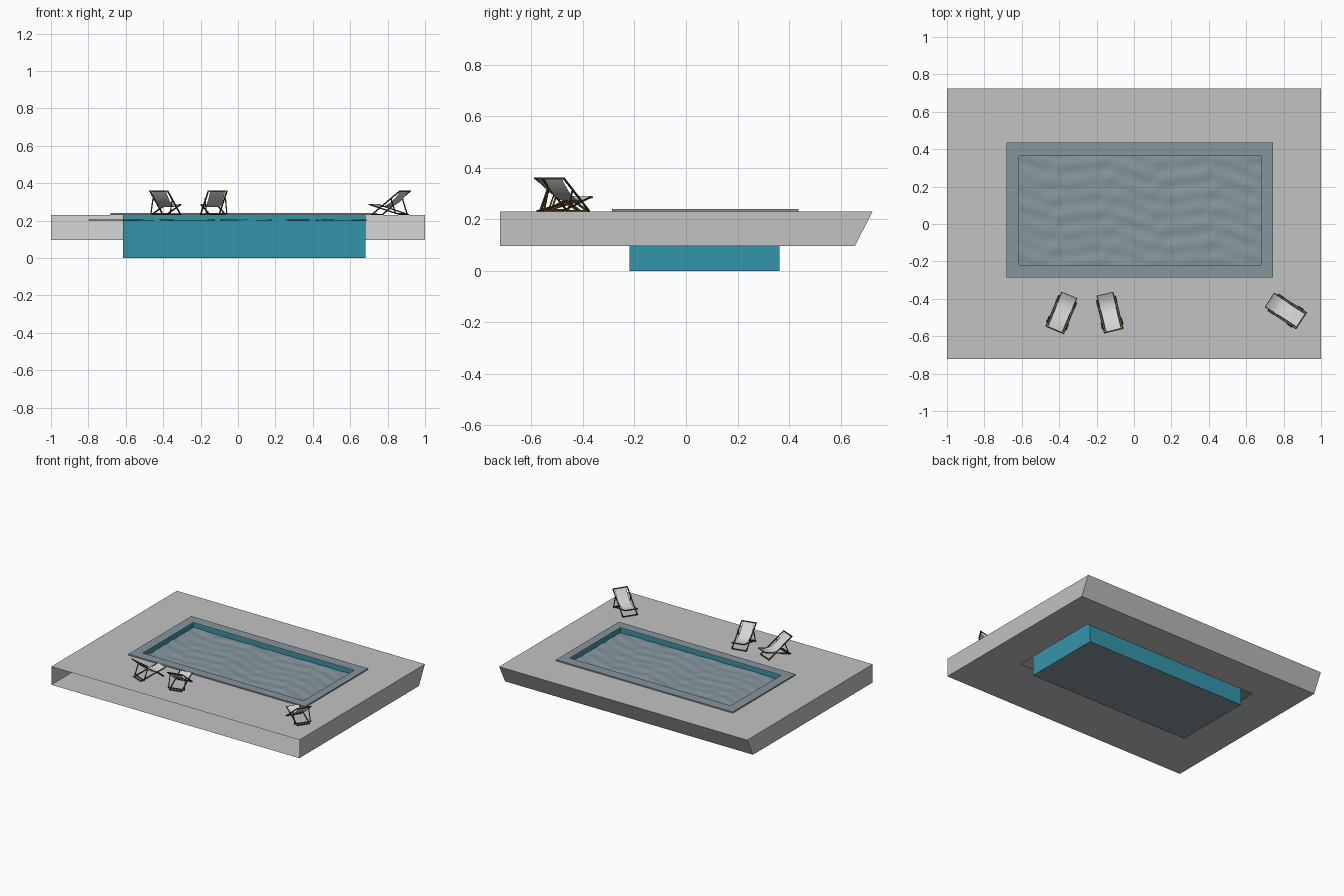
import bpy, bmesh, math
from mathutils import Vector

cube = bpy.data.objects.get("Cube")
if cube:
    bpy.data.objects.remove(cube)


def material(name, rgb):
    m = bpy.data.materials.new(name)
    m.use_nodes = True
    m.diffuse_color = (*rgb, 1)
    m.node_tree.nodes["Principled BSDF"].inputs["Base Color"].default_value = (*rgb, 1)
    return m


concrete = material("grey concrete", (0.54, 0.54, 0.54))
teal = material("teal tile", (0.034, 0.30, 0.40))
stone = material("blue grey stone", (0.24, 0.30, 0.34))
water_mat = material("water", (0.24, 0.31, 0.35))
wood = material("dark wood", (0.09, 0.055, 0.016))
canvas = material("light canvas", (0.66, 0.66, 0.66))


def finish(bm, name, mat):
    mesh = bpy.data.meshes.new(name)
    bm.to_mesh(mesh)
    bm.free()
    mesh.materials.append(mat)
    obj = bpy.data.objects.new(name, mesh)
    bpy.context.collection.objects.link(obj)
    return obj


def rect(bm, bounds, z):
    x0, x1, y0, y1 = bounds
    return [bm.verts.new((x, y, z)) for x, y in ((x0, y0), (x1, y0), (x1, y1), (x0, y1))]


def bridge(bm, a, b, sides=range(4)):
    # quads between two four-cornered loops
    return [bm.faces.new((a[i], a[(i + 1) % 4], b[(i + 1) % 4], b[i])) for i in sides]


DECK = 0.23
BASE = 0.097
POOL = (-0.615, 0.683, -0.22, 0.363)
RIM = (-0.683, 0.743, -0.287, 0.437)

# Deck slab: hollow, open at the front, sloped at the back
bm = bmesh.new()
top = rect(bm, (-1, 1, -0.722, 0.724), DECK)
bottom = rect(bm, (-1, 1, -0.722, 0.656), BASE)
bridge(bm, top, rect(bm, POOL, DECK))
bridge(bm, rect(bm, (-0.69, 0.735, -0.287, 0.395), BASE), bottom)
bridge(bm, bottom, top, sides=(1, 2, 3))
finish(bm, "deck_slab", concrete)

# Pool walls and floor
bm = bmesh.new()
floor = rect(bm, POOL, 0)
bridge(bm, floor, rect(bm, POOL, DECK + 0.004))
finish(bm, "pool_walls", teal)
bm = bmesh.new()
bm.faces.new(list(reversed(rect(bm, POOL, 0))))
finish(bm, "pool_floor", stone)

# Raised rim around the pool
bm = bmesh.new()
loops = [rect(bm, b, z) for b, z in ((RIM, DECK + 0.001), (RIM, 0.24), (POOL, 0.24), (POOL, DECK + 0.001))]
for i in range(4):
    bridge(bm, loops[i], loops[(i + 1) % 4])
finish(bm, "pool_rim", stone)

# Rippled water sheet
bm = bmesh.new()
bmesh.ops.create_grid(bm, x_segments=90, y_segments=70, size=0.5)
for v in bm.verts:
    x, y = -0.055 + v.co.x * 1.49, 0.06 + v.co.y * 0.68
    wave = math.sin(70 * y + 9 * x + 2 * math.sin(11 * x)) + 0.7 * math.sin(48 * y - 17 * x + 1.5 * math.sin(23 * x))
    v.co = (x, y, 0.203 + 0.0016 * wave)
for f in bm.faces:
    f.smooth = True
finish(bm, "water_surface", water_mat)


# Deck chairs: local x is width, y runs from head to foot, z is height above deck
def bar(bm, a, b, t=0.006):
    a, b = Vector(a), Vector(b)
    rot = (b - a).to_track_quat("Z", "Y").to_matrix().to_4x4()
    made = bmesh.ops.create_cube(bm, size=1)["verts"]
    bmesh.ops.scale(bm, vec=(t, t, (b - a).length), verts=made)
    bmesh.ops.transform(bm, matrix=rot, verts=made)
    bmesh.ops.translate(bm, vec=(a + b) / 2, verts=made)


def deck_chair(name, x, y, foot_dir):
    bm = bmesh.new()
    for s in (-1, 1):
        bar(bm, (s * 0.051, -0.1, 0.129), (s * 0.051, 0.078, 0.003))
        bar(bm, (s * 0.043, 0.1, 0.056), (s * 0.043, -0.092, 0.003))
        bar(bm, (s * 0.056, -0.045, 0.09), (s * 0.056, -0.075, 0.008), 0.005)
    for w, f, h in ((0.054, -0.1, 0.129), (0.054, 0.078, 0.003), (0.046, 0.1, 0.056),
                    (0.046, -0.092, 0.003), (0.058, -0.075, 0.008)):
        bar(bm, (-w, f, h), (w, f, h))
    frame = finish(bm, name + "_frame", wood)

    # Sagging canvas sling from head bar to foot bar
    bm = bmesh.new()
    rows = []
    for i in range(13):
        t = i / 12
        f = -0.1 + 0.2 * t
        h = (1 - t) ** 2 * 0.131 + 2 * t * (1 - t) * 0.004 + t * t * 0.06
        rows.append([bm.verts.new((s * 0.041, f, h)) for s in (-1, 1)])
    for a, b in zip(rows, rows[1:]):
        bm.faces.new((a[0], a[1], b[1], b[0])).smooth = True
    sling = finish(bm, name + "_canvas", canvas)
    for part in (frame, sling):
        part.location = (x, y, DECK)
        part.rotation_euler.z = math.atan2(-foot_dir[0], foot_dir[1])


deck_chair("left_pair_chair", -0.385, -0.474, (0.072, 0.172))
deck_chair("right_pair_chair", -0.132, -0.473, (-0.045, 0.187))
deck_chair("corner_chair", 0.81, -0.462, (-0.165, 0.108))
